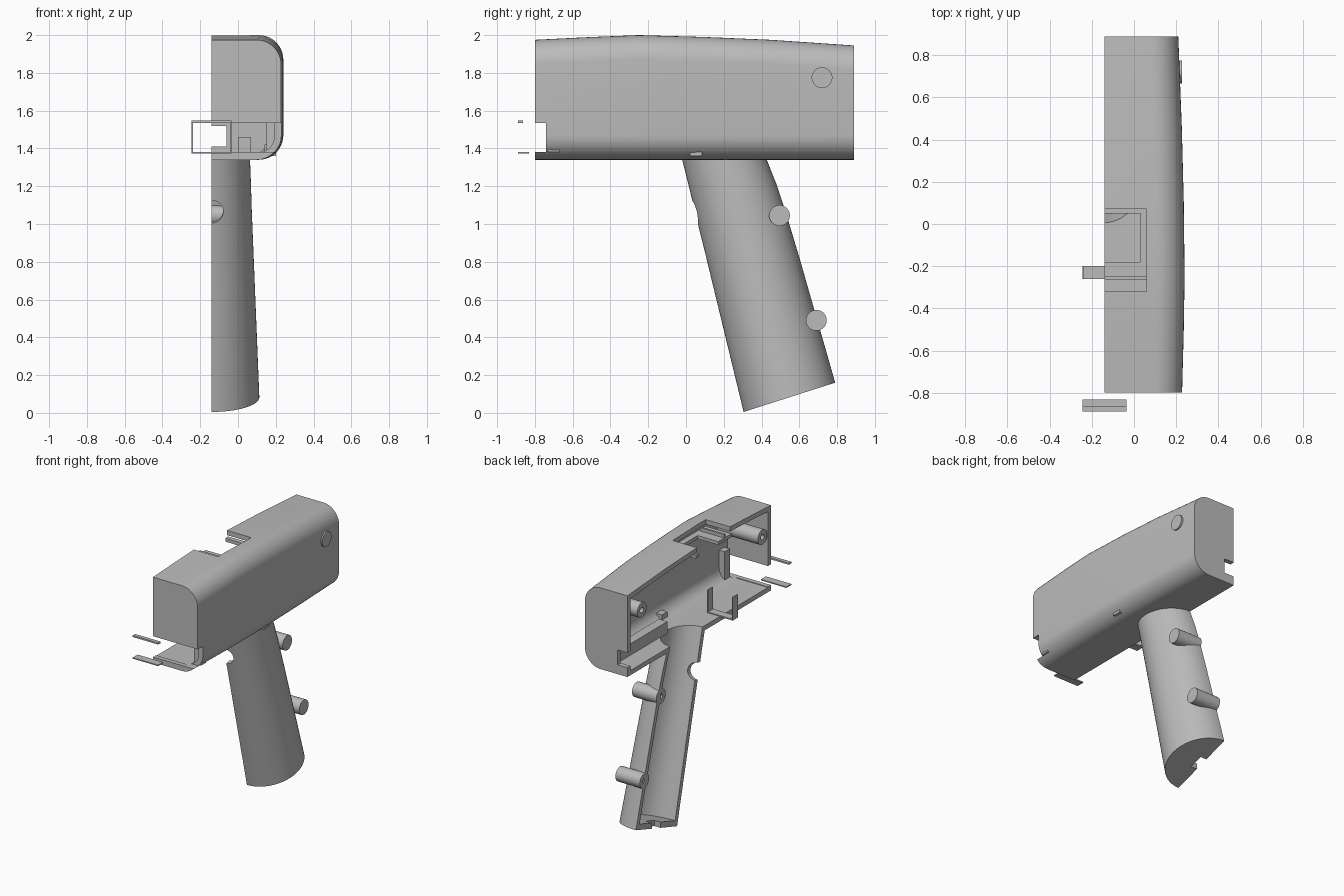
import bpy, bmesh
from math import sin, cos, pi, radians
from mathutils import Vector, Matrix

if "Cube" in bpy.data.objects:
    bpy.data.objects.remove(bpy.data.objects["Cube"])

CUT = -0.14      # open side of the half shell
WALL = 0.035
FLOOR = 1.34

grey = bpy.data.materials.new("plain grey")
grey.use_nodes = True
grey.diffuse_color = (0.5, 0.5, 0.5, 1)
grey.node_tree.nodes["Principled BSDF"].inputs["Base Color"].default_value = (0.5, 0.5, 0.5, 1)


def finish(name, bm):
    bmesh.ops.recalc_face_normals(bm, faces=bm.faces)
    mesh = bpy.data.meshes.new(name)
    bm.to_mesh(mesh)
    bm.free()
    mesh.materials.append(grey)
    ob = bpy.data.objects.new(name, mesh)
    bpy.context.scene.collection.objects.link(ob)
    return ob


def box(name, x0, x1, y0, y1, z0, z1):
    bm = bmesh.new()
    size = Matrix.Diagonal((x1 - x0, y1 - y0, z1 - z0, 1))
    place = Matrix.Translation(((x0 + x1) / 2, (y0 + y1) / 2, (z0 + z1) / 2))
    bmesh.ops.create_cube(bm, size=1, matrix=place @ size)
    return finish(name, bm)


def rod(name, start, end, radius, sides=32):
    a, b = Vector(start), Vector(end)
    turn = (b - a).to_track_quat('Z', 'Y').to_matrix().to_4x4()
    bm = bmesh.new()
    bmesh.ops.create_cone(bm, cap_ends=True, segments=sides, radius1=radius, radius2=radius,
                          depth=(b - a).length, matrix=Matrix.Translation((a + b) / 2) @ turn)
    return finish(name, bm)


def loft(name, sections):
    bm = bmesh.new()
    rings = [[bm.verts.new(p) for p in s] for s in sections]
    n = len(rings[0])
    for r, q in zip(rings, rings[1:]):
        for i in range(n):
            j = (i + 1) % n
            bm.faces.new((r[i], r[j], q[j], q[i]))
    bm.faces.new(rings[0])
    bm.faces.new(rings[-1])
    return finish(name, bm)


def cut(ob, cutter, keep=False):
    mod = ob.modifiers.new("cut", 'BOOLEAN')
    mod.operation = 'DIFFERENCE'
    mod.solver = 'EXACT'
    mod.object = cutter
    bpy.context.view_layer.update()
    graph = bpy.context.evaluated_depsgraph_get()
    mesh = bpy.data.meshes.new_from_object(ob.evaluated_get(graph))
    ob.modifiers.clear()
    ob.data = mesh
    if not keep:
        bpy.data.objects.remove(cutter)


# Housing profile: y, half-shell width, top height
STATIONS = [(-0.8, 0.228, 1.975), (-0.5, 0.236, 1.99), (-0.25, 0.24, 2.0),
            (0.1, 0.236, 1.99), (0.45, 0.227, 1.975), (0.89, 0.21, 1.945)]


def housing_section(y, w, top, inset, side):
    r = 0.13 - inset
    w, top, low = w - inset, top - inset, FLOOR + inset
    pts = [(side, y, top)]
    for k in range(11):
        a = pi / 2 * (1 - k / 10)
        pts.append((w - r + r * cos(a), y, top - r + r * sin(a)))
    for k in range(11):
        a = -pi / 2 * k / 10
        pts.append((w - r + r * cos(a), y, low + r + r * sin(a)))
    return pts + [(side, y, low)]


housing = loft("housing_shell", [housing_section(*s, 0, CUT) for s in STATIONS])
ends = [-0.8 + WALL] + [s[0] for s in STATIONS[1:-1]] + [0.89 - WALL]
cut(housing, loft("housing_cavity", [housing_section(y, s[1], s[2], WALL, -0.3)
                                     for y, s in zip(ends, STATIONS)]))

# Grip profile: front edge, rear edge (both y, z), half width
GRIP = [((-0.025, 1.36), (0.42, 1.36), 0.203), ((0.015, 1.2), (0.483, 1.2), 0.209),
        ((0.046, 1.07), (0.526, 1.07), 0.213), ((0.11, 0.81), (0.595, 0.84), 0.223),
        ((0.305, 0.005), (0.79, 0.16), 0.253)]


def grip_section(front, back, width, inset, side=None):
    f, b = Vector((0, *front)), Vector((0, *back))
    mid, half = (f + b) / 2, (b - f) / 2
    half *= (half.length - inset) / half.length
    pts = []
    for k in range(33):
        a = pi * k / 32
        pts.append(mid - half * cos(a) + Vector((CUT + (width - inset) * sin(a), 0, 0)))
    if side is not None:
        pts += [Vector((side, *pts[-1][1:])), Vector((side, *pts[0][1:]))]
    return pts


grip = loft("grip_shell", [grip_section(*g, 0) for g in GRIP])
inner = [grip_section(*g, WALL, -0.3) for g in GRIP]
inner[0] = [p + Vector((0, -0.012, 0.05)) for p in inner[0]]
inner[-1] = [p + Vector((0, -0.01, 0.04)) for p in inner[-1]]
hollow = loft("grip_hollow", inner)
cut(grip, hollow, keep=True)
cut(housing, hollow)
# Trigger hole and cable exit
cut(grip, rod("trigger_hole", (CUT, -0.1, 1.03), (CUT, 0.2, 1.1), 0.062))
cut(grip, box("cable_slot", -0.3, -0.09, 0.5, 0.6, 0.02, 0.16))

# Openings in the housing
cut(housing, box("front_slot", -0.3, 0.4, -0.9, -0.74, 1.38, 1.535))
cut(housing, box("rear_slot", -0.3, -0.06, 0.8, 1.0, 1.41, 1.52))
cut(housing, box("top_opening", -0.3, 0.06, -0.32, 0.07, 1.85, 2.1))

# Recessed switch tray under the top opening
tray = box("switch_tray", CUT, 0.075, -0.335, 0.085, 1.915, 1.94)
cut(tray, box("tray_slot", -0.3, 0.03, -0.18, 0.05, 1.85, 2.0))
box("tray_bar", CUT, 0.06, -0.265, -0.25, 1.94, 1.965)

# Screw posts: y, z, outer end
POSTS = {"housing_post_front": (-0.7, 1.775, 0.215), "housing_post_rear": (0.72, 1.775, 0.228),
         "grip_post_upper": (0.495, 1.045, 0.06), "grip_post_lower": (0.69, 0.49, 0.06)}
for name, (y, z, end) in POSTS.items():
    post = rod(name, (CUT, y, z), (end, y, z), 0.055)
    cut(post, rod("screw_hole", (-0.2, y, z), (-0.02, y, z), 0.02, 16))

# Inner ribs and side catch
box("floor_rail", 0.0, 0.07, 0.22, 0.87, 1.37, 1.46)
box("front_rib", 0.15, 0.205, -0.73, -0.67, 1.38, 1.6)
box("side_catch", 0.14, 0.2, 0.02, 0.085, 1.36, 1.42)

# Port bracket and loose front strips
box("bracket_base", -0.245, -0.035, -0.26, -0.2, 1.372, 1.382)
for side, x in (("outer", -0.245), ("inner", -0.041)):
    box("bracket_prong_" + side, x, x + 0.006, -0.26, -0.2, 1.375, 1.545)
box("front_strip_upper", -0.245, -0.035, -0.89, -0.862, 1.535, 1.547)
box("front_strip_lower", -0.245, -0.035, -0.89, -0.832, 1.374, 1.382)

# Smooth curved walls, keep corners sharp
for ob in bpy.context.scene.objects:
    if ob.type == 'MESH':
        ob.select_set(True)
        bpy.context.view_layer.objects.active = ob
bpy.ops.object.shade_smooth_by_angle(angle=radians(30))
